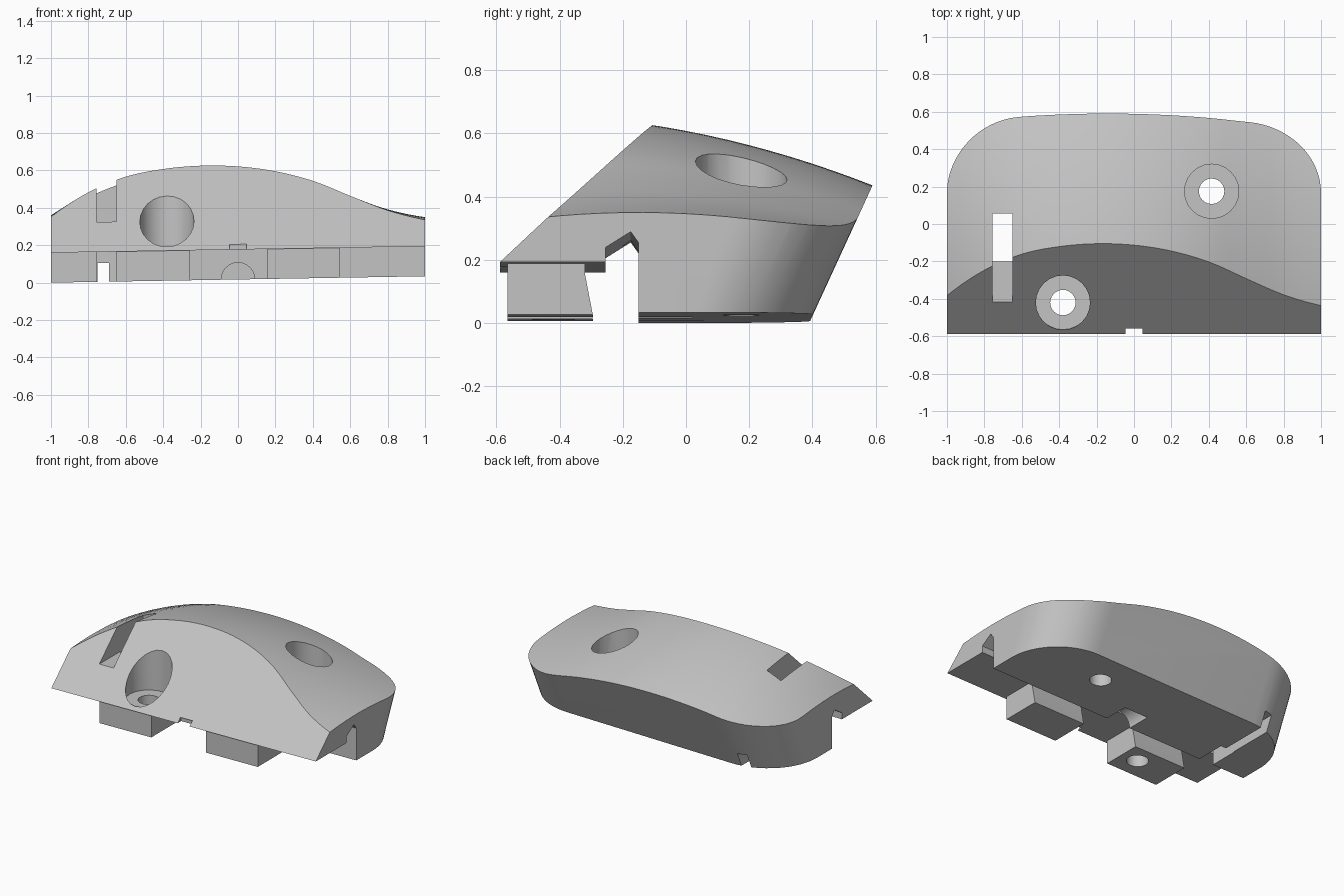
import bpy, bmesh, math

if "Cube" in bpy.data.objects:
    bpy.data.objects.remove(bpy.data.objects["Cube"], do_unlink=True)

TILT = 0.017   # the underside climbs slightly towards +x
LEAN = 0.46    # the rear wall leans backwards

grey = bpy.data.materials.new("plain_grey")
grey.use_nodes = True
grey.diffuse_color = (0.55, 0.55, 0.55, 1)
grey.node_tree.nodes["Principled BSDF"].inputs["Base Color"].default_value = grey.diffuse_color


def make_object(name, bm):
    bmesh.ops.recalc_face_normals(bm, faces=bm.faces)
    mesh = bpy.data.meshes.new(name)
    bm.to_mesh(mesh)
    bm.free()
    mesh.materials.append(grey)
    obj = bpy.data.objects.new(name, mesh)
    bpy.context.collection.objects.link(obj)
    return obj


def extrude_outline(name, points, offset):
    bm = bmesh.new()
    face = bm.faces.new([bm.verts.new(p) for p in points])
    new = bmesh.ops.extrude_face_region(bm, geom=[face])["geom"]
    bmesh.ops.translate(bm, vec=offset,
                        verts=[v for v in new if isinstance(v, bmesh.types.BMVert)])
    return make_object(name, bm)


def prism(name, profile, x0, x1):
    """Side profile of (y, z) points, run along x and following the tilt."""
    points = [(x0, y, z + TILT * (x0 + 1)) for y, z in profile]
    return extrude_outline(name, points, (x1 - x0, 0, TILT * (x1 - x0)))


def box(name, x0, x1, y0, y1, z0, z1):
    return prism(name, [(y0, z0), (y1, z0), (y1, z1), (y0, z1)], x0, x1)


def cylinder(name, x, y, radius, z0, z1, sides=24):
    ring = [(x + radius * math.cos(math.tau * i / sides),
             y + radius * math.sin(math.tau * i / sides), z0) for i in range(sides)]
    return extrude_outline(name, ring, (0, 0, z1 - z0))


def combine(obj, other, operation):
    mod = obj.modifiers.new("combine", "BOOLEAN")
    mod.operation, mod.object, mod.solver = operation, other, "EXACT"
    graph = bpy.context.evaluated_depsgraph_get()
    mesh = bpy.data.meshes.new_from_object(obj.evaluated_get(graph))
    obj.modifiers.clear()
    obj.data = mesh
    bpy.data.objects.remove(other, do_unlink=True)


# crest heights every 0.2 along x, blended smoothly
CREST = [0.23, 0.36, 0.475, 0.56, 0.605, 0.625, 0.62, 0.59, 0.535, 0.457, 0.39, 0.35, 0.33]


def crest(x):
    f = (x + 1.2) / 0.2
    i = min(max(int(f), 0), len(CREST) - 2)
    t = f - i
    a, b, c, d = (CREST[min(max(i + k, 0), len(CREST) - 1)] for k in (-1, 0, 1, 2))
    return b + 0.5 * t * (c - a + t * (2 * a - 5 * b + 4 * c - d + t * (3 * (b - c) + d - a)))


def top_height(x, y):
    h = crest(x)
    return h - 0.17 * (y + 0.15) ** 2 - 0.14 * (h - 0.35) / 0.275 * (y + 0.1)


# body: side profile with the sloped front, lip, roofed channel and flat base
body = prism("body", [(-0.588, 0.16), (-0.255, 0.16), (-0.255, 0.205), (-0.175, 0.255),
                      (-0.15, 0.22), (-0.15, 0), (1, 0), (1, 1), (0.31, 1)], -1.1, 1.1)

# leaning outline with rounded rear corners
outline = [(-1, -1.5), (1, -1.5)]
for cx, start in ((0.62, 0), (-0.62, 90)):
    for i in range(17):
        a = math.radians(start + 90 * i / 16)
        outline.append((cx + 0.38 * math.cos(a), 0.01 + 0.38 * math.sin(a)))
z0, z1 = -0.2, 1.2
walls = extrude_outline("walls", [(x, y + LEAN * z0, z0) for x, y in outline],
                        (0, LEAN * (z1 - z0), z1 - z0))
combine(body, walls, "INTERSECT")

# domed top
bm = bmesh.new()
bmesh.ops.create_grid(bm, x_segments=52, y_segments=24, size=1)
for v in bm.verts:
    v.co.x *= 1.04
    v.co.y *= 0.8
    v.co.z = top_height(v.co.x, v.co.y)
new = bmesh.ops.extrude_face_region(bm, geom=list(bm.faces))["geom"]
for v in new:
    if isinstance(v, bmesh.types.BMVert):
        v.co.z = -0.3
combine(body, make_object("dome", bm), "INTERSECT")

# tabs under the front lip
for left, right in ((-0.65, -0.26), (0.155, 0.545)):
    tab = prism("front_tab", [(-0.565, 0.17), (-0.565, 0), (-0.295, 0),
                              (-0.32, 0.13), (-0.32, 0.17)], left, right)
    combine(body, tab, "UNION")

# counterbored screw holes
for x, y, seat in ((-0.38, -0.42, 0.182), (0.415, 0.175, 0.2)):
    combine(body, cylinder("counterbore", x, y, 0.145, seat, 1.1), "DIFFERENCE")
    combine(body, cylinder("screw_hole", x, y, 0.068, -0.2, 1), "DIFFERENCE")

# slot from the front slope down through the base
slot = prism("slot", [(-0.8, 0.32), (-0.2, 0.32), (-0.2, -0.2), (0.055, -0.2),
                      (0.055, 1), (-0.8, 1)], -0.757, -0.65)
combine(body, slot, "DIFFERENCE")

# underside groove to the rear, rounded cable groove, and front notch
combine(body, box("rear_groove", -0.752, -0.69, 0, 0.8, -0.1, 0.1), "DIFFERENCE")
arch = [(0.09 * math.cos(math.pi * i / 12), -0.3, 0.017 + 0.09 * math.sin(math.pi * i / 12))
        for i in range(13)] + [(-0.09, -0.3, -0.1), (0.09, -0.3, -0.1)]
combine(body, extrude_outline("cable_groove", arch, (0, 0.32, 0)), "DIFFERENCE")
combine(body, box("front_notch", -0.045, 0.045, -0.8, -0.55, 0.05, 0.188), "DIFFERENCE")

bpy.ops.object.select_all(action="DESELECT")
body.select_set(True)
bpy.context.view_layer.objects.active = body
bpy.ops.object.shade_smooth_by_angle(angle=math.radians(30))
